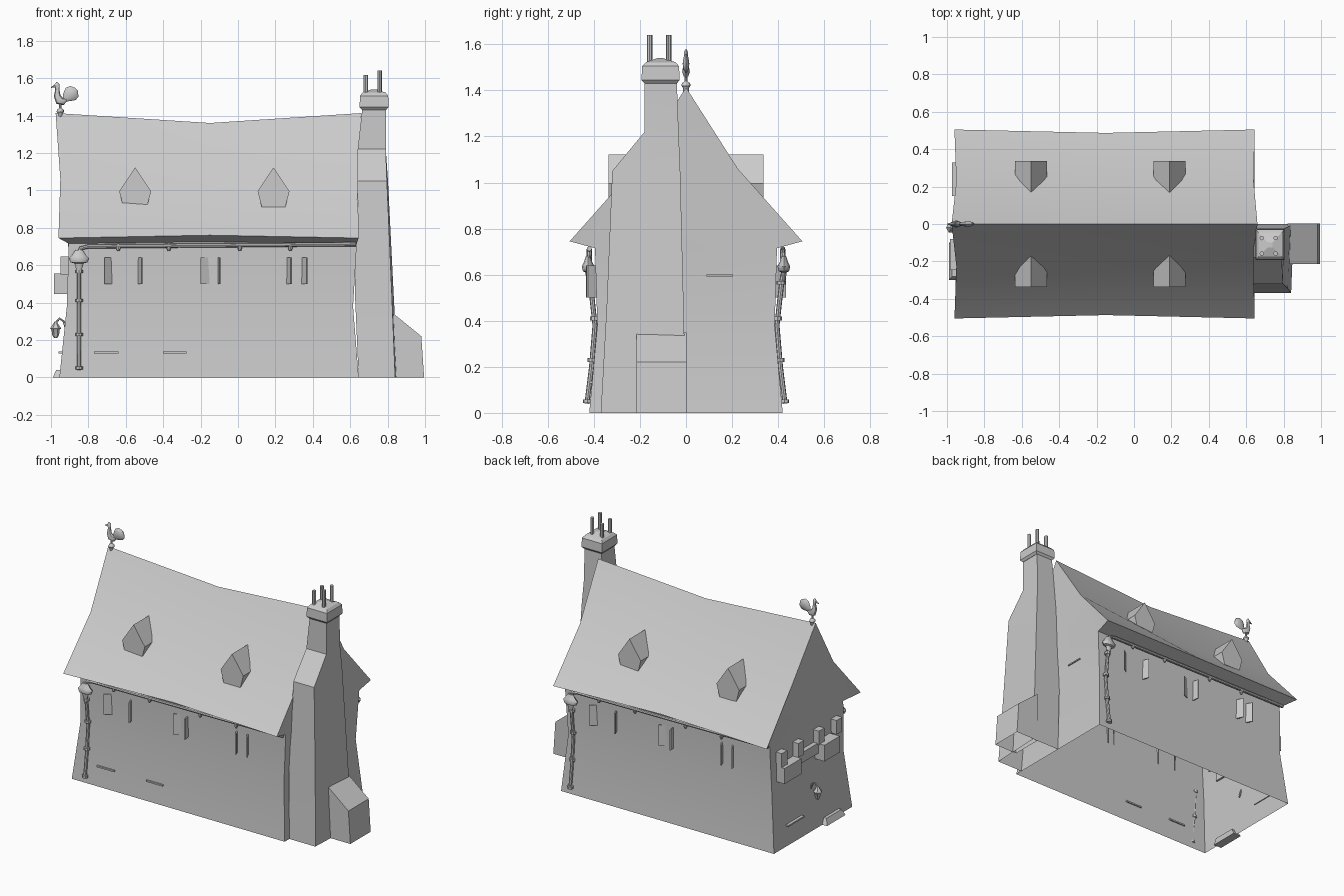
import bpy, bmesh, math
from mathutils import Vector

if "Cube" in bpy.data.objects:
    bpy.data.objects.remove(bpy.data.objects["Cube"])

grey = bpy.data.materials.new("plain_grey")
grey.use_nodes = True
COLOUR = (0.6, 0.6, 0.6, 1)
grey.diffuse_color = COLOUR
grey.node_tree.nodes["Principled BSDF"].inputs["Base Color"].default_value = COLOUR


def make(name, verts, faces, smooth=None):
    bm = bmesh.new()
    vs = [bm.verts.new(v) for v in verts]
    for f in faces:
        bm.faces.new([vs[i] for i in f])
    bmesh.ops.recalc_face_normals(bm, faces=bm.faces)
    me = bpy.data.meshes.new(name)
    bm.to_mesh(me)
    bm.free()
    me.materials.append(grey)
    ob = bpy.data.objects.new(name, me)
    bpy.context.collection.objects.link(ob)
    if smooth:
        bpy.ops.object.select_all(action="DESELECT")
        bpy.context.view_layer.objects.active = ob
        ob.select_set(True)
        bpy.ops.object.shade_smooth_by_angle(angle=math.radians(smooth))
    return ob


def loft(name, rings, bottom=True, top=True, smooth=None):
    n = len(rings[0])
    faces = [(r * n + i, r * n + (i + 1) % n, (r + 1) * n + (i + 1) % n, (r + 1) * n + i)
             for r in range(len(rings) - 1) for i in range(n)]
    if bottom:
        faces.append(tuple(range(n)))
    if top:
        faces.append(tuple(range((len(rings) - 1) * n, len(rings) * n)))
    return make(name, [v for r in rings for v in r], faces, smooth)


def rect(x0, x1, y0, y1, z):
    return [(x0, y0, z), (x1, y0, z), (x1, y1, z), (x0, y1, z)]


def box(name, x, y, z):
    return loft(name, [rect(*x, *y, z[0]), rect(*x, *y, z[1])])


def tube(name, path, radii, n=8, squash=1.0):
    # round section swept along a path; squash flattens it in y
    pts = [Vector(p) for p in path]
    rings = []
    for i, p in enumerate(pts):
        d = (pts[min(i + 1, len(pts) - 1)] - pts[max(i - 1, 0)]).normalized()
        u = d.cross(Vector((0, 1, 0)) if abs(d.y) < .9 else Vector((0, 0, 1))).normalized()
        w = d.cross(u)
        rings.append([p + radii[i] * (math.cos(a) * u + math.sin(a) * w * squash)
                      for a in (2 * math.pi * k / n for k in range(n))])
    return loft(name, rings, smooth=40)


def turned(ob):
    # the rear fittings are the front ones turned half round the house
    me = ob.data
    for v in me.vertices:
        v.co = (-0.28 - v.co.x, -v.co.y, v.co.z)
    return ob


# House shell: (y, z) half sections at the ends and the sagging middle
end = [(.42, 0), (.385, .38), (.395, .715), (.505, .745), (.225, 1.06), (0, 1.413)]
mid = [(.42, 0), (.385, .38), (.395, .725), (.487, .76), (.24, .99), (0, 1.36)]
left_x = [-.955, -.915, -.905, -.96, -.95, -.975]
right_x = [.645, .615, .635, .645, .64, .66]
verts = []
for prof, xs in ((end, left_x), (mid, [-.15] * 6), (end, right_x)):
    half = [(x, y, z) for x, (y, z) in zip(xs, prof)]
    verts += half + [(x, -y, z) for x, y, z in reversed(half[:-1])]
N = 11
faces = [(s * N + i, s * N + i + 1, (s + 1) * N + i + 1, (s + 1) * N + i)
         for s in range(2) for i in range(N - 1)]
for o in (0, 2 * N):
    gable = [(0, 1, 9, 10), (1, 2, 8, 9), (2, 4, 6, 8), (2, 3, 4), (8, 7, 6), (4, 5, 6)]
    faces += [tuple(o + i for i in f) for f in gable]
make("house_shell", verts, faces, 25)

# Chimney with sloped shoulder, cap and pots
levels = [(0, .645, .84, .855, -.37, 0), (.45, .625, .822, .832, -.345, -.01),
          (1.05, .64, .796, .802, -.32, -.025), (1.22, .64, .79, .79, -.18, -.032),
          (1.44, .665, .79, .79, -.18, -.04)]
loft("chimney_stack", [[(a, y0, z), (b, y0, z), (c, y1, z), (a, y1, z)]
                       for z, a, b, c, y0, y1 in levels], bottom=False, smooth=20)
loft("chimney_cap", [rect(.663, .792, -.18, -.04, 1.43), rect(.65, .805, -.193, -.028, 1.445),
                     rect(.652, .803, -.191, -.03, 1.505), rect(.665, .79, -.175, -.045, 1.522),
                     rect(.715, .74, -.125, -.1, 1.54)])
for x, top in ((.683, 1.617), (.757, 1.64)):
    for y in (-.158, -.075):
        tube("chimney_pot", [(x, y, 1.5), (x, y, top)], [.012, .012])

# Lean-to against the chimney foot
loft("lean_to", [rect(.82, .995, -.215, .003, 0),
                 [(.82, -.215, .35), (.98, -.215, .22), (.98, .003, .22), (.82, .003, .35)]],
     bottom=False)


# Dormers: house-shaped front pushed back into the roof
def dormer(cx, s):
    shape = [(-.063, .91), (.063, .91), (.085, .995), (0, 1.122), (-.085, .995)]
    loft("dormer", [[(cx + x, s * y, z) for x, z in shape] for y in (.336, .15)])


for x in (-.55, .19):
    for s in (1, -1):
        dormer(x, s)


# Fittings that repeat on the front and the rear
def shutter(x0, x1, y0, y1):
    t = .006
    return loft("shutter", [[(x0, y0, z), (x1, y1, z), (x1 + t, y1 + t, z), (x0 + t, y0 + t, z)]
                            for z in (.5, .64)])


def fittings():
    parts = [shutter(-.672, -.715, -.388, -.42), shutter(-.535, -.517, -.388, -.435),
             shutter(-.15, -.2, -.388, -.41), shutter(-.108, -.1, -.388, -.435),
             shutter(.26, .282, -.388, -.435), shutter(.34, .365, -.388, -.432)]
    parts.append(tube("gutter", [(.63, -.42, .712), (-.8, -.42, .7), (-.84, -.42, .69),
                                 (-.857, -.42, .65)], [.011] * 4))
    for x in (-.64, -.37, .01, .28):
        parts.append(tube("gutter_bracket", [(x, -.42, .675), (x, -.42, .69), (x, -.42, .715)],
                          [.006, .012, .006]))
    parts.append(tube("rain_hopper", [(-.85, -.425, z) for z in (.575, .61, .615, .635, .65, .68)],
                      [.014, .025, .045, .055, .04, .02], 8, .5))
    parts.append(tube("downpipe", [(-.85, -.42, .6), (-.85, -.408, .5), (-.85, -.395, .38),
                                   (-.85, -.41, .2), (-.85, -.43, .04)], [.011] * 5))
    for y, z in ((-.412, .565), (-.397, .41), (-.408, .23), (-.428, .05)):
        parts.append(tube("pipe_clamp", [(-.85, y, z - .008), (-.85, y, z + .008)], [.02, .02]))
    return parts


fittings()
for part in fittings():
    turned(part)

# Thin vent slits
for x0, x1 in ((-.77, -.64), (-.4, -.275)):
    box("vent_slit", (x0, x1), (-.418, -.4), (.128, .138))
box("vent_slit", (-.96, -.935), (.1, .27), (.128, .138))
box("vent_slit", (.615, .635), (.09, .205), (.592, .6))

# Left gable: planters, window blocks, doorstep and lantern
box("planter", (-.972, -.9), (.15, .33), (.445, .55))
box("planter", (-.985, -.9), (-.245, -.08), (.445, .555))
box("planter_ledge", (-.94, -.9), (-.08, .15), (.49, .56))
for y in (.3, .12, -.1, -.29):
    box("window_block", (-.95, -.9), (y - .03, y + .03), (.55, .645))
loft("doorstep", [rect(-.99, -.93, -.3, -.1, 0), rect(-.972, -.93, -.28, -.12, .04)])
tube("lantern_arm", [(-.91, -.02, .23), (-.932, -.02, .3), (-.955, -.02, .315), (-.975, -.02, .29)],
     [.006] * 4, 6)
tube("lantern", [(-.975, -.02, z) for z in (.21, .225, .255, .262, .27, .3)],
     [.008, .018, .022, .03, .024, .004], 6)

# Weathercock on the ridge end
tube("vane_post", [(-.95, 0, z) for z in (1.39, 1.41, 1.42, 1.43, 1.44, 1.47)],
     [.012, .012, .02, .018, .006, .006])
tube("cock_body", [(-.915, 0, 1.485), (-.935, 0, 1.475), (-.955, 0, 1.48), (-.967, 0, 1.505),
                   (-.966, 0, 1.54), (-.968, 0, 1.565), (-.968, 0, 1.578)],
     [.006, .02, .024, .018, .011, .014, .004], 8, .7)
tube("cock_beak", [(-.97, 0, 1.56), (-1.0, 0, 1.55)], [.01, .002], 6)
tube("cock_tail", [(-.93, 0, 1.48), (-.915, 0, 1.497), (-.895, 0, 1.515), (-.875, 0, 1.53),
                   (-.863, 0, 1.54)], [.008, .028, .042, .036, .01], 8, .35)
